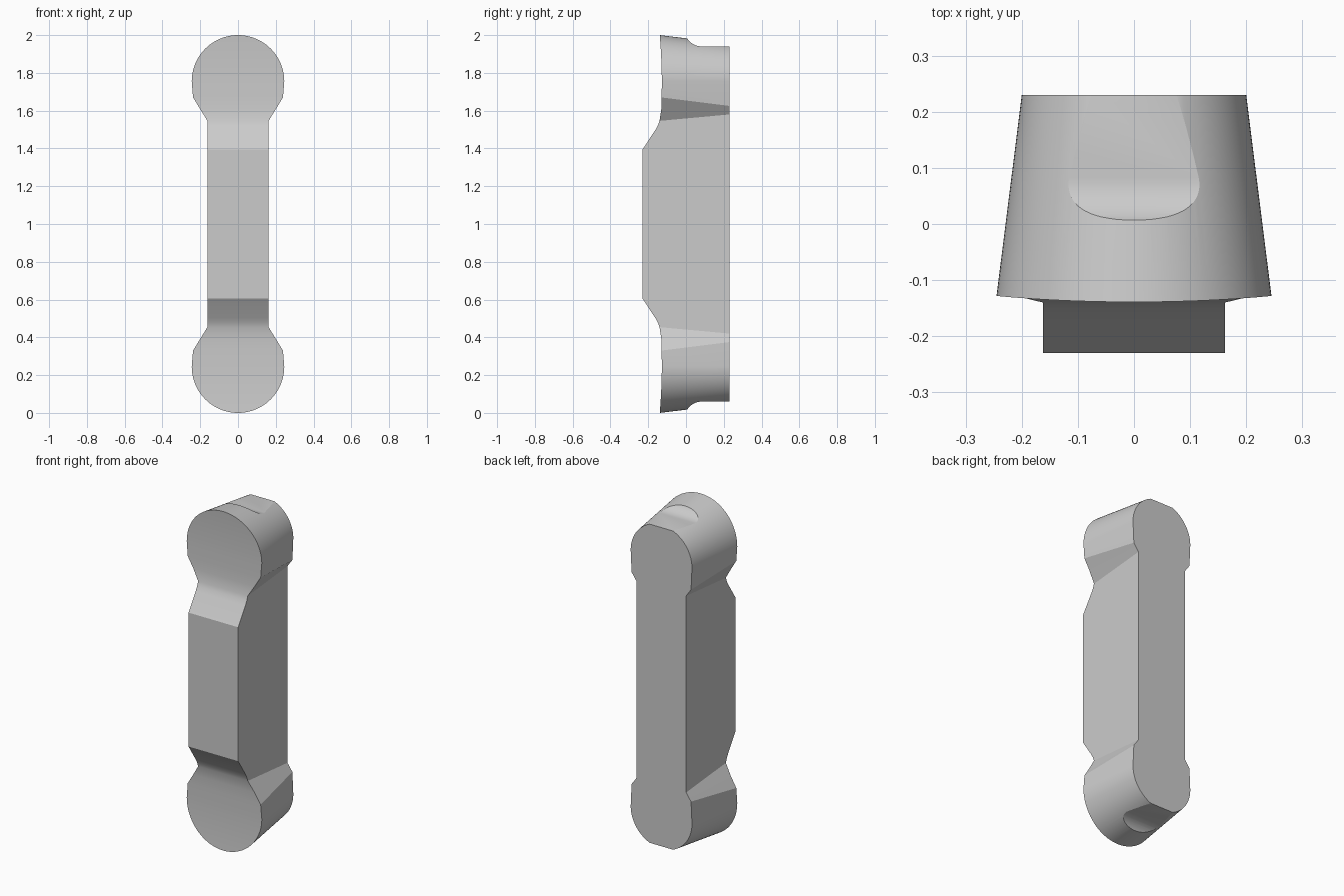
import bpy, bmesh, math

if "Cube" in bpy.data.objects:
    bpy.data.objects.remove(bpy.data.objects["Cube"])

HALF_BAR = 0.162
BACK = 0.23
CENTRE = 1.755


def front_y(z):
    # Shallow hollow across the face of each knob
    return -0.128 - 0.011 * ((z - 1.74) / 0.26) ** 2


def make_object(name, bm):
    bmesh.ops.remove_doubles(bm, verts=bm.verts, dist=1e-5)
    bmesh.ops.dissolve_degenerate(bm, edges=bm.edges, dist=1e-6)
    bmesh.ops.recalc_face_normals(bm, faces=bm.faces)
    mesh = bpy.data.meshes.new(name)
    bm.to_mesh(mesh)
    bm.free()
    obj = bpy.data.objects.new(name, mesh)
    bpy.context.collection.objects.link(obj)
    return obj


# Upper half, top down: (front half width, front y, front z, back half width, back z)
rows = []
STEPS = 24
for i in range(STEPS + 1):
    a = math.pi / 2 * (1 - i / STEPS)
    c, s = (0.0 if i == 0 else math.cos(a)), math.sin(a)
    z = CENTRE + 0.245 * s
    rows.append((0.245 * c, front_y(z), z, 0.2 * c, CENTRE + 0.2 * s))
# Straight sides, sloping shoulder and bar
rows += [
    (0.238, front_y(1.67), 1.67, 0.194, 1.625),
    (0.20, front_y(1.608), 1.608, 0.178, 1.603),
    (HALF_BAR, -0.14, 1.546, HALF_BAR, 1.58),
    (HALF_BAR, -0.149, 1.522, HALF_BAR, 1.54),
    (HALF_BAR, -0.162, 1.498, HALF_BAR, 1.51),
    (HALF_BAR, -BACK, 1.395, HALF_BAR, 1.395),
]
rows += [(fx, fy, 2 - fz, bx, 2 - bz) for fx, fy, fz, bx, bz in reversed(rows)]

# Handle: four-cornered rings joined from top to bottom
bm = bmesh.new()
rings = [[bm.verts.new(p) for p in ((-fx, fy, fz), (fx, fy, fz), (bx, BACK, bz), (-bx, BACK, bz))]
         for fx, fy, fz, bx, bz in rows]
for upper, lower in zip(rings, rings[1:]):
    for k in range(4):
        n = (k + 1) % 4
        bm.faces.new((upper[k], upper[n], lower[n], lower[k]))
handle = make_object("handle", bm)

# Scooped notches at both ends
arc = [math.radians(180 + 90 * i / 16) for i in range(17)]
profile = [(0.083 + 0.09 * math.cos(a), 2.03 + 0.09 * math.sin(a)) for a in arc]
profile += [(0.35, 1.94), (0.35, 2.15), (-0.007, 2.15)]
bm = bmesh.new()
for flip in (False, True):
    pts = [(y, 2 - z if flip else z) for y, z in profile]
    face = bm.faces.new([bm.verts.new((-0.3, y, z)) for y, z in pts])
    ext = bmesh.ops.extrude_face_region(bm, geom=[face], use_keep_orig=True)
    moved = [g for g in ext["geom"] if isinstance(g, bmesh.types.BMVert)]
    bmesh.ops.translate(bm, verts=moved, vec=(0.6, 0, 0))
cutter = make_object("notch_cutter", bm)
cutter.hide_render = True

mod = handle.modifiers.new("notches", 'BOOLEAN')
mod.operation = 'DIFFERENCE'
mod.solver = 'EXACT'
mod.object = cutter
bpy.context.view_layer.objects.active = handle
handle.select_set(True)
cutter.select_set(False)
bpy.ops.object.modifier_apply(modifier=mod.name)
bpy.data.objects.remove(cutter, do_unlink=True)
bpy.ops.object.shade_smooth_by_angle(angle=math.radians(25))
